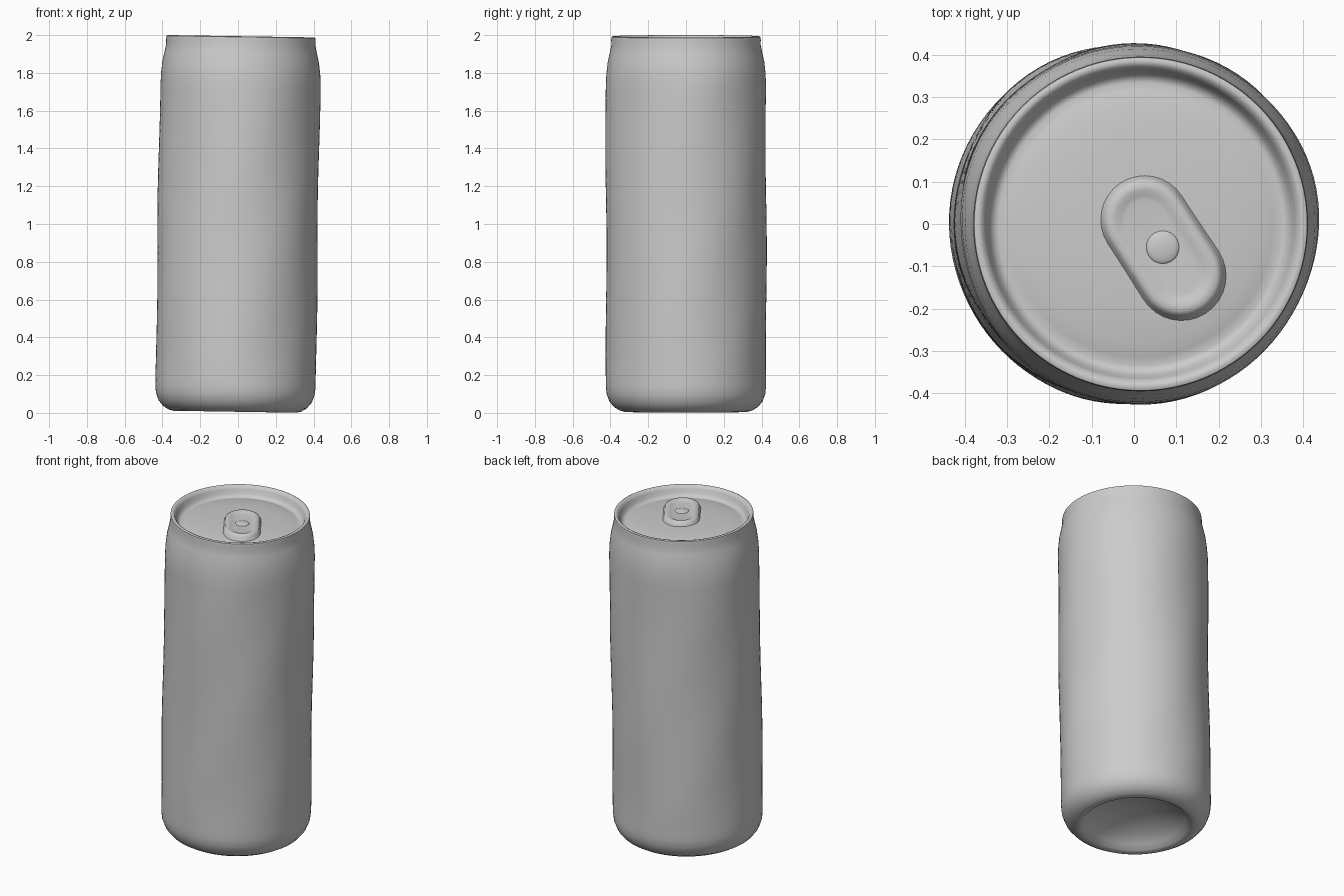
import bpy, bmesh, math
from mathutils import Vector

cube = bpy.data.objects.get("Cube")
if cube:
    bpy.data.objects.remove(cube)

metal = bpy.data.materials.new("plain grey")
metal.use_nodes = True
GREY = (0.6, 0.6, 0.6, 1)
metal.diffuse_color = GREY
metal.node_tree.nodes["Principled BSDF"].inputs["Base Color"].default_value = GREY


def settle(co):
    """Give a point the slight lean of the whole can."""
    lean = 0.016
    return Vector((co.x + lean * (co.z - 1), co.y, co.z - lean * co.x))


def finish(name, bm, angle):
    for v in bm.verts:
        v.co = settle(v.co)
    bmesh.ops.recalc_face_normals(bm, faces=bm.faces)
    mesh = bpy.data.meshes.new(name)
    bm.to_mesh(mesh)
    bm.free()
    mesh.materials.append(metal)
    obj = bpy.data.objects.new(name, mesh)
    bpy.context.collection.objects.link(obj)
    bpy.ops.object.select_all(action='DESELECT')
    obj.select_set(True)
    bpy.context.view_layer.objects.active = obj
    bpy.ops.object.shade_smooth_by_angle(angle=math.radians(angle))
    return obj


def lathe(name, profile, dent, angle, segments=96):
    """Revolve (radius, height) points; dent(a, z) shifts the radius."""
    bm = bmesh.new()
    rings = []
    for r, z in profile:
        if r == 0:
            rings.append([bm.verts.new((0, 0, z))] * segments)
            continue
        ring = []
        for i in range(segments):
            a = math.tau * i / segments
            rr = r + dent(a, z)
            ring.append(bm.verts.new((rr * math.cos(a), rr * math.sin(a), z)))
        rings.append(ring)
    for low, high in zip(rings, rings[1:]):
        for i in range(segments):
            j = (i + 1) % segments
            corners = list(dict.fromkeys((low[i], low[j], high[j], high[i])))
            bm.faces.new(corners)
    return finish(name, bm, angle)


def side_dent(a, z):
    # shallow hand dents, fading out at both ends
    fade = min(1, max(0, z - 0.05) * 4, max(0, 1.95 - z) * 5)
    wave = math.sin(3 * a + 4 * z) + math.sin(5 * a - 7 * z) * 0.6
    return 0.0025 * fade * wave


# Can wall with domed base, rounded foot, straight side, neck and rim
base = [(0, 0.12), (0.08, 0.115), (0.16, 0.098), (0.23, 0.07), (0.28, 0.038),
        (0.305, 0.012), (0.325, 0.006), (0.35, 0.012), (0.38, 0.03),
        (0.405, 0.06), (0.42, 0.1)]
side = [(0.424, 0.14 + 1.6 * i / 40) for i in range(41)]
neck = [(0.421, 1.8), (0.414, 1.86), (0.403, 1.91), (0.395, 1.95),
        (0.396, 1.975), (0.394, 1.99), (0.386, 1.994), (0.375, 1.99),
        (0.367, 1.975)]
lathe("can_body", base + side + neck, side_dent, 50)

# Sunken lid, rising softly toward the middle
lid = [(0.368, 1.976), (0.358, 1.95), (0.348, 1.934), (0.335, 1.93),
       (0.315, 1.936), (0.28, 1.943), (0.2, 1.949), (0.1, 1.952), (0, 1.953)]
lathe("lid", lid, lambda a, z: 0, 60)

# Pull tab: a rounded oblong plate with two shallow hollows
ends = Vector((0.01, 0.01)), Vector((0.095, -0.12))
axis = (ends[1] - ends[0]).normalized()
heading = math.atan2(axis.y, axis.x)


def oblong(shrink):
    points = []
    for end, turn in ((ends[1], -0.5), (ends[0], 0.5)):
        for i in range(17):
            a = heading + math.pi * (turn + i / 16)
            points.append(end + Vector((math.cos(a), math.sin(a))) * (0.1 - shrink))
    return points


bm = bmesh.new()
previous = None
for shrink, z in ((-0.012, 1.94), (0, 1.958), (0.004, 1.97), (0.014, 1.977),
                  (0.03, 1.977), (0.042, 1.971), (0.055, 1.969)):
    ring = [bm.verts.new((p.x, p.y, z)) for p in oblong(shrink)]
    if previous:
        for i in range(len(ring)):
            j = (i + 1) % len(ring)
            bm.faces.new((previous[i], previous[j], ring[j], ring[i]))
    previous = ring
bm.faces.new(previous)
finish("pull_tab", bm, 60)

# Rivet that holds the tab
bm = bmesh.new()
bmesh.ops.create_uvsphere(bm, u_segments=24, v_segments=12, radius=0.04)
middle = (ends[0] + ends[1]) / 2
for v in bm.verts:
    v.co = Vector((v.co.x + middle.x, v.co.y + middle.y, 1.967 + v.co.z * 0.25))
finish("rivet", bm, 60)
